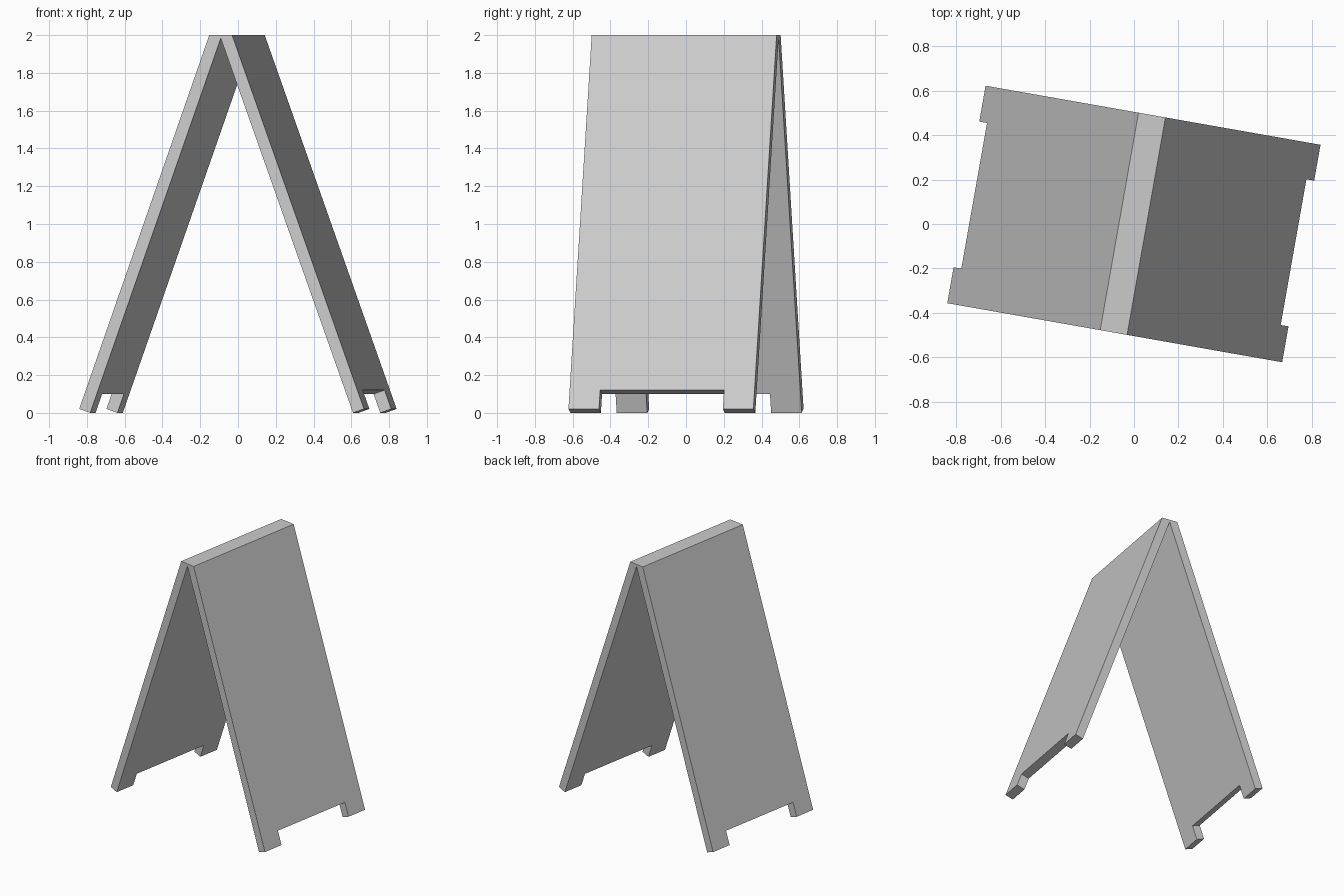
import bpy
import bmesh
import math
from mathutils import Matrix

cube = bpy.data.objects.get("Cube")
if cube:
    bpy.data.objects.remove(cube, do_unlink=True)

HALF_DEPTH = 0.497
NOTCH_HALF = 0.333
NOTCH_RISE = 0.106
LEAN = math.radians(19.5)
TURN = math.radians(-10)


def add_object(name, bm):
    bmesh.ops.recalc_face_normals(bm, faces=bm.faces)
    mesh = bpy.data.meshes.new(name)
    bm.to_mesh(mesh)
    bm.free()
    obj = bpy.data.objects.new(name, mesh)
    bpy.context.scene.collection.objects.link(obj)
    return obj


# Plain grey board material
grey = bpy.data.materials.new("light grey board")
grey.use_nodes = True
color = (0.6, 0.6, 0.6, 1)
grey.diffuse_color = color
grey.node_tree.nodes["Principled BSDF"].inputs["Base Color"].default_value = color

# Two leaning panels joined at a flat ridge: one folded profile, extruded
profile = [(-0.766, 0.021), (-0.707, 0), (-0.005, 1.983), (0.706, 0),
           (0.765, 0.021), (0.056, 2), (-0.067, 2)]
bm = bmesh.new()
face = bm.faces.new([bm.verts.new((x, -HALF_DEPTH, z)) for x, z in profile])
grown = bmesh.ops.extrude_face_region(bm, geom=[face])["geom"]
bmesh.ops.translate(bm, vec=(0, 2 * HALF_DEPTH, 0),
                    verts=[g for g in grown if isinstance(g, bmesh.types.BMVert)])
board = add_object("folding_sign_board", bm)
board.data.materials.append(grey)

# Cut a wide notch into each lower edge, leaving two feet per panel
for side in (-1, 1):
    bm = bmesh.new()
    bmesh.ops.create_cube(bm, size=1, matrix=(
        Matrix.Translation((side * 0.736, 0, 0.0105))
        @ Matrix.Rotation(-side * LEAN, 4, "Y")
        @ Matrix.Diagonal((0.2, 2 * NOTCH_HALF, 2 * NOTCH_RISE, 1))))
    cutter = add_object("notch_cutter", bm)
    cutter.hide_render = True
    cutter.data.materials.append(grey)
    cut = board.modifiers.new("notch", "BOOLEAN")
    cut.operation = "DIFFERENCE"
    cut.solver = "EXACT"
    cut.object = cutter
    bpy.context.view_layer.objects.active = board
    bpy.ops.object.modifier_apply(modifier=cut.name)
    bpy.data.objects.remove(cutter, do_unlink=True)

# Turn the whole board slightly on the ground
board.rotation_euler.z = TURN
